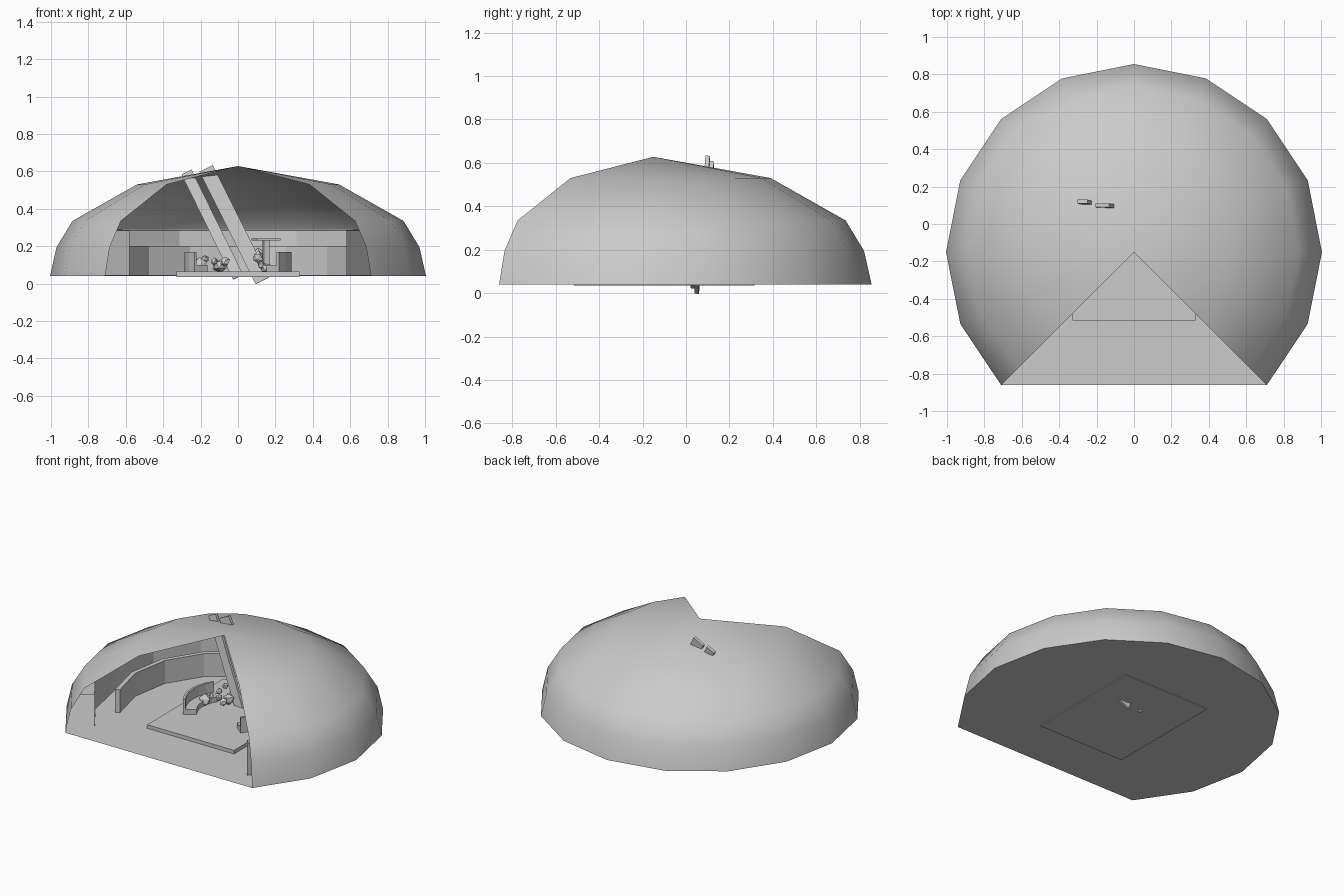
import bpy, bmesh, math, random
from mathutils import Vector

if "Cube" in bpy.data.objects:
    bpy.data.objects.remove(bpy.data.objects["Cube"])

random.seed(4)
CY = -0.15                       # dome axis position in y
SEG = 12                         # 270 degrees of a 16 sided ring
grey = bpy.data.materials.new("plain_grey")
grey.diffuse_color = (0.6, 0.6, 0.6, 1)
grey.use_nodes = True
grey.node_tree.nodes["Principled BSDF"].inputs["Base Color"].default_value = grey.diffuse_color


def finish(name, bm, smooth=None):
    bmesh.ops.recalc_face_normals(bm, faces=bm.faces)
    me = bpy.data.meshes.new(name)
    bm.to_mesh(me)
    bm.free()
    me.materials.append(grey)
    ob = bpy.data.objects.new(name, me)
    bpy.context.collection.objects.link(ob)
    if smooth:
        bpy.ops.object.select_all(action='DESELECT')
        ob.select_set(True)
        bpy.context.view_layer.objects.active = ob
        bpy.ops.object.shade_smooth_by_angle(angle=math.radians(smooth))
    return ob


def sweep(name, profile, a0, a1, n, cy=CY, smooth=None, closed=False):
    """Turn a (radius, z) profile about the vertical axis through (0, cy)."""
    bm = bmesh.new()
    cols = []
    for i in range(n + 1):
        a = math.radians(a0 + (a1 - a0) * i / n)
        cols.append([bm.verts.new((r * math.cos(a), cy + r * math.sin(a), z))
                     for r, z in profile])
    m = len(profile)
    for c, d in zip(cols, cols[1:]):
        for j in range(m if closed else m - 1):
            k = (j + 1) % m
            bm.faces.new((c[j], d[j], d[k], c[k]))
    if closed:
        bm.faces.new(cols[0])
        bm.faces.new(cols[-1])
    bmesh.ops.remove_doubles(bm, verts=bm.verts, dist=1e-5)
    return finish(name, bm, smooth)


def box(name, centre, size, rot=0):
    bm = bmesh.new()
    bmesh.ops.create_cube(bm, size=1)
    for v in bm.verts:
        x, y, z = (v.co[i] * size[i] for i in range(3))
        v.co = Vector((x * math.cos(rot) - y * math.sin(rot),
                       x * math.sin(rot) + y * math.cos(rot), z)) + Vector(centre)
    return finish(name, bm)


def plank(name, bottom, top, width, depth):
    """Flat board between two points, wide across x."""
    b, t = Vector(bottom), Vector(top)
    along = (t - b).normalized()
    side = along.cross(Vector((0, 1, 0))).normalized() * width / 2
    out = along.cross(side).normalized() * depth / 2
    bm = bmesh.new()
    ends = [[bm.verts.new(p + side * s + out * o)
             for s, o in ((-1, -1), (1, -1), (1, 1), (-1, 1))] for p in (b, t)]
    bm.faces.new(ends[0])
    bm.faces.new(ends[1])
    for i in range(4):
        j = (i + 1) % 4
        bm.faces.new((ends[0][i], ends[0][j], ends[1][j], ends[1][i]))
    return finish(name, bm)


# Dome shell with an open quarter at the front
sweep("dome_shell", [(1.005, 0.04), (0.97, 0.195), (0.885, 0.335), (0.54, 0.53), (0, 0.628)],
      -45, 225, SEG, smooth=60)

# Floor, closed straight across the opening
bm = bmesh.new()
rim = [bm.verts.new((1.005 * math.cos(math.radians(a)), CY + 1.005 * math.sin(math.radians(a)), 0.04))
       for a in [-45 + 22.5 * i for i in range(SEG + 1)]]
bm.faces.new(rim)
finish("floor", bm)

# Inner walls: tall ring with ledge to the shell, and a lower ring in front
sweep("tall_inner_wall", [(0.82, 0.042), (0.82, 0.285), (0.91, 0.29)], -45, 225, SEG)
sweep("low_inner_wall", [(0.66, 0.042), (0.66, 0.2), (0.69, 0.2), (0.69, 0.042)],
      -25, 205, 10, closed=True)

# Raised platform
box("platform", (0, -0.1, 0.05), (0.66, 0.83, 0.03))

# Curved benches either side of the middle
for name, a0, a1 in (("left_bench", 145, 215), ("right_bench", -40, 35)):
    sweep(name + "_back", [(0.285, 0.06), (0.285, 0.17), (0.27, 0.17), (0.27, 0.06)],
          a0, a1, 6, cy=-0.1, closed=True)
    sweep(name + "_seat", [(0.27, 0.06), (0.27, 0.1), (0.2, 0.1), (0.2, 0.06)],
          a0, a1, 6, cy=-0.1, closed=True)

# Loose boulders
for i in range(14):
    bm = bmesh.new()
    bmesh.ops.create_icosphere(bm, subdivisions=1, radius=1)
    s = random.uniform(0.022, 0.04)
    left = i < 8
    c = Vector((random.uniform(-0.22, -0.07) if left else random.uniform(0.1, 0.2),
                random.uniform(-0.08, 0.12), random.uniform(0.08, 0.15)))
    for v in bm.verts:
        v.co = v.co * s * random.uniform(0.75, 1.2) + c
    finish("boulder_%d" % (i + 1), bm)

# Table
box("table_top", (0.15, 0.06, 0.235), (0.13, 0.1, 0.012), 0.3)
box("table_leg", (0.15, 0.06, 0.145), (0.03, 0.03, 0.17), 0.3)

# Leaning planks that pierce the roof
plank("left_plank", (0.0, 0.03, 0.035), (-0.275, 0.12, 0.595), 0.06, 0.02)
plank("right_plank", (0.13, 0.05, 0.015), (-0.17, 0.1, 0.615), 0.08, 0.02)
